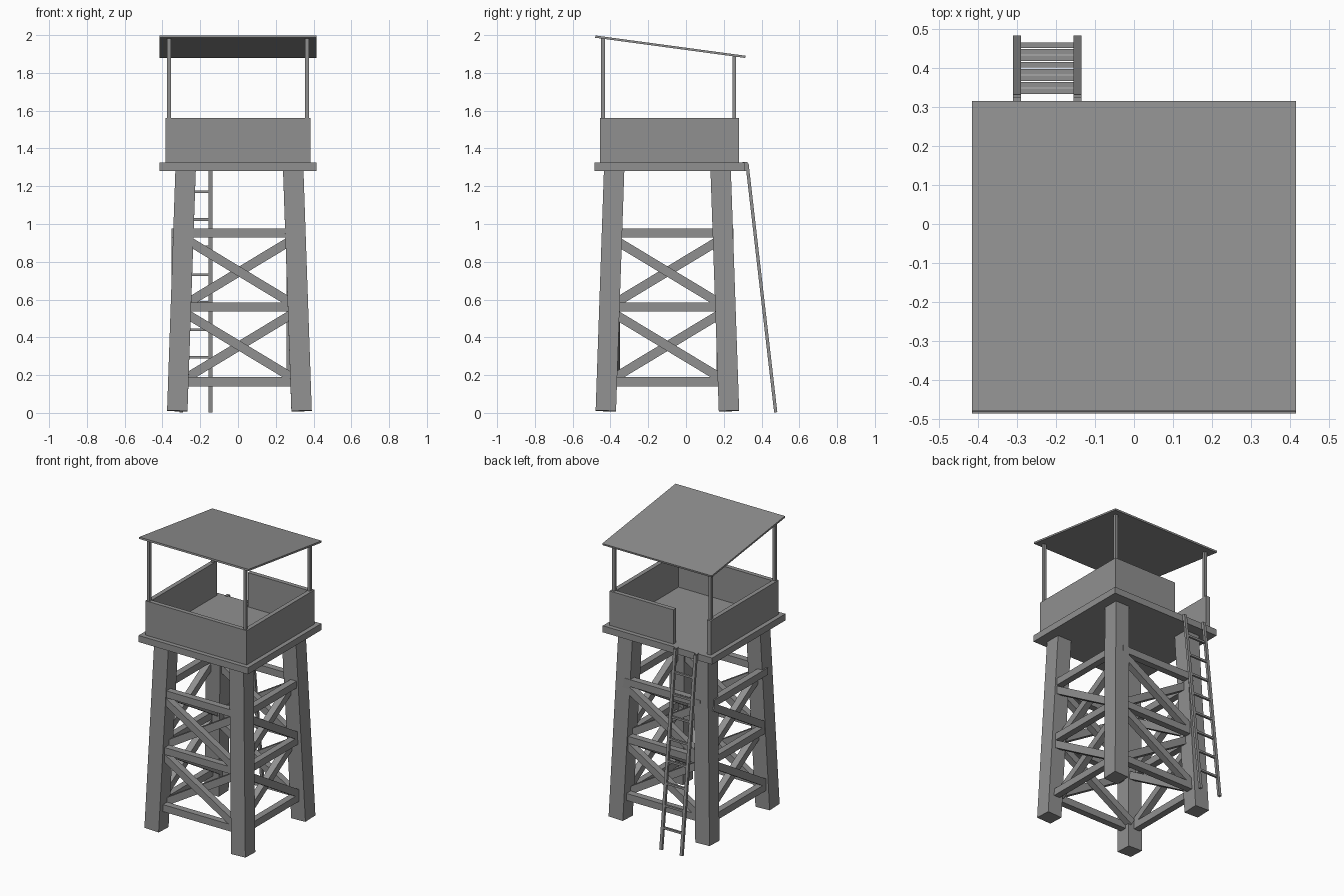
import bpy
import bmesh
from math import atan2, hypot
from mathutils import Matrix, Vector

cube = bpy.data.objects.get("Cube")
if cube:
    bpy.data.objects.remove(cube)

grey = bpy.data.materials.new("weathered_grey")
grey.use_nodes = True
colour = (0.28, 0.28, 0.28, 1)
grey.diffuse_color = colour
grey.node_tree.nodes["Principled BSDF"].inputs["Base Color"].default_value = colour

UP = Vector((0, 0, 1))


def solid(name, matrix):
    """Unit cube shaped by a matrix."""
    mesh = bpy.data.meshes.new(name)
    bm = bmesh.new()
    bmesh.ops.create_cube(bm, size=1, matrix=matrix)
    bm.to_mesh(mesh)
    bm.free()
    mesh.materials.append(grey)
    obj = bpy.data.objects.new(name, mesh)
    bpy.context.collection.objects.link(obj)
    return obj


def block(name, low, high):
    low, high = Vector(low), Vector(high)
    return solid(name, Matrix.Translation((low + high) / 2)
                 @ Matrix.Diagonal((*(high - low), 1)))


def beam(name, start, end, width, depth, side):
    """Straight bar; width runs along the side direction."""
    start, end = Vector(start), Vector(end)
    axis = (end - start).normalized()
    across = axis.cross(side).normalized()
    side = across.cross(axis)
    turn = Matrix((side, across, axis)).transposed().to_4x4()
    return solid(name, Matrix.Translation((start + end) / 2) @ turn
                 @ Matrix.Diagonal((width, depth, (end - start).length, 1)))


# Deck and parapet walls, with a doorway at the back right
block("deck", (-0.415, -0.485, 1.28), (0.415, 0.31, 1.325))
X, FRONT, BACK, T = 0.385, -0.455, 0.28, 0.03
LOW, HIGH = 1.325, 1.56
block("front_wall", (-X, FRONT, LOW), (X, FRONT + T, HIGH))
block("back_wall", (-0.1, BACK - T, LOW), (X - T, BACK, HIGH))
for name, x in (("right_wall", -X), ("left_wall", X - T)):
    block(name, (x, FRONT + T, LOW), (x + T, BACK, HIGH))

# Sloping roof on four thin posts
roof_front, roof_back = Vector((0, -0.48, 1.992)), Vector((0, 0.314, 1.885))
beam("roof", roof_front, roof_back, 0.83, 0.012, Vector((1, 0, 0)))
for label, y in (("front", -0.44), ("back", 0.255)):
    top = roof_front.lerp(roof_back, (y + 0.48) / 0.794).z
    for side, x in (("right", -0.365), ("left", 0.365)):
        block(label + "_" + side + "_roof_post",
              (x - 0.01, y - 0.01, LOW), (x + 0.01, y + 0.01, top))

# Four legs leaning inwards
CENTRE = Vector((0.0075, -0.0985, 0))
for label, sy in (("front", -1), ("back", 1)):
    for side, sx in (("right", -1), ("left", 1)):
        foot = CENTRE + Vector((sx * 0.329, sy * 0.326, 0.01))
        head = CENTRE + Vector((sx * 0.285, sy * 0.282, 1.285))
        beam(label + "_" + side + "_leg", foot, head, 0.108, 0.108, Vector((1, 0, 0)))

# Horizontal rails and crossed braces on each side of the tower
SIDES = (("front", (0, -1, 0), 0.342), ("back", (0, 1, 0), 0.349),
         ("left", (1, 0, 0), 0.338), ("right", (-1, 0, 0), 0.359))
DEPTH = 0.045
for label, normal, reach in SIDES:
    normal = Vector(normal)
    along = UP.cross(normal)

    def spot(u, z, layer):
        return CENTRE + along * u + normal * (reach - DEPTH * (layer + 0.5)) + UP * z

    for z in (0.165, 0.56, 0.952):
        beam(label + "_rail", spot(-0.29, z, 0), spot(0.29, z, 0), DEPTH, 0.048, normal)
    for z in (0.355, 0.748):
        for layer, rise in enumerate((-0.178, 0.178)):
            beam(label + "_brace", spot(-0.295, z - rise, layer),
                 spot(0.295, z + rise, layer), DEPTH, 0.048, normal)

# Leaning ladder hooked on the back edge of the deck
foot_y, head_y, head_z = 0.475, 0.323, 1.32
for side, x in (("right", -0.3), ("left", -0.145)):
    beam("ladder_" + side + "_rail", (x, foot_y, 0.003), (x, head_y, head_z),
         0.02, 0.017, Vector((1, 0, 0)))
    block("ladder_" + side + "_hook", (x - 0.01, 0.3, 1.28), (x + 0.01, 0.326, 1.328))
for i in range(8):
    z = 0.148 + i * 0.146
    y = foot_y + (head_y - foot_y) * z / head_z
    block("ladder_rung", (-0.3, y - 0.007, z - 0.007), (-0.145, y + 0.007, z + 0.007))
